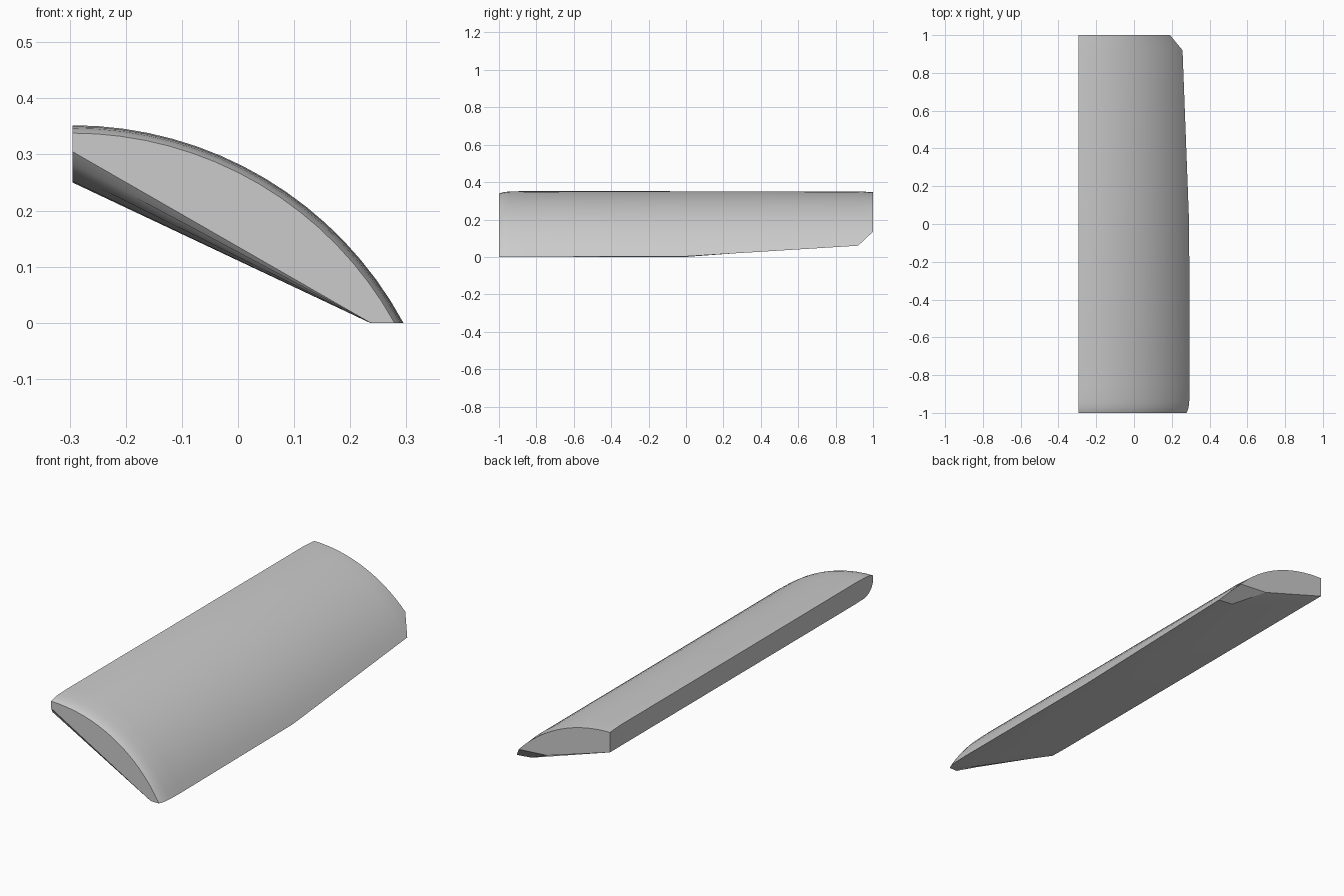
import bpy, bmesh, math

if "Cube" in bpy.data.objects:
    bpy.data.objects.remove(bpy.data.objects["Cube"])

LEFT, ZC = -0.295, -0.318   # back wall x, height of the arc centre
ARC = 16                    # segments along the curved skin

# y, arc radius, nose height, wall bottom z, underside corner (x, z)
STATIONS = [
    (-1.00, 0.656, 0.000, 0.305, 0.236, 0.000),
    (-0.99, 0.660, 0.000, 0.283, 0.236, 0.000),
    (-0.97, 0.665, 0.000, 0.264, 0.235, 0.000),
    (-0.94, 0.668, 0.000, 0.252, 0.235, 0.000),
    (-0.86, 0.670, 0.000, 0.250, 0.235, 0.000),
    (0.00, 0.669, 0.003, 0.250, 0.235, 0.000),
    (0.92, 0.669, 0.060, 0.250, 0.176, 0.068),
    (1.00, 0.664, 0.135, 0.250, 0.040, 0.146),
]


def section(y, r, nose_z, wall_z, cx, cz):
    end = math.acos((nose_z - ZC) / r)
    pts = [(LEFT + r * math.sin(end * i / ARC), y, ZC + r * math.cos(end * i / ARC))
           for i in range(ARC + 1)]
    return pts + [(cx, y, cz), (LEFT, y, wall_z)]


# curved panel: loft the sections along its length
bm = bmesh.new()
rings = [[bm.verts.new(p) for p in section(*s)] for s in STATIONS]
n = len(rings[0])
for a, b in zip(rings, rings[1:]):
    for i in range(n):
        j = (i + 1) % n
        bm.faces.new((a[i], a[j], b[j], b[i]))
bm.faces.new(rings[0])
bm.faces.new(rings[-1])
bmesh.ops.recalc_face_normals(bm, faces=bm.faces)

mesh = bpy.data.meshes.new("curved_panel")
bm.to_mesh(mesh)
bm.free()
panel = bpy.data.objects.new("curved_panel", mesh)
bpy.context.collection.objects.link(panel)
bpy.context.view_layer.objects.active = panel
panel.select_set(True)
bpy.ops.object.shade_smooth_by_angle(angle=math.radians(30))
